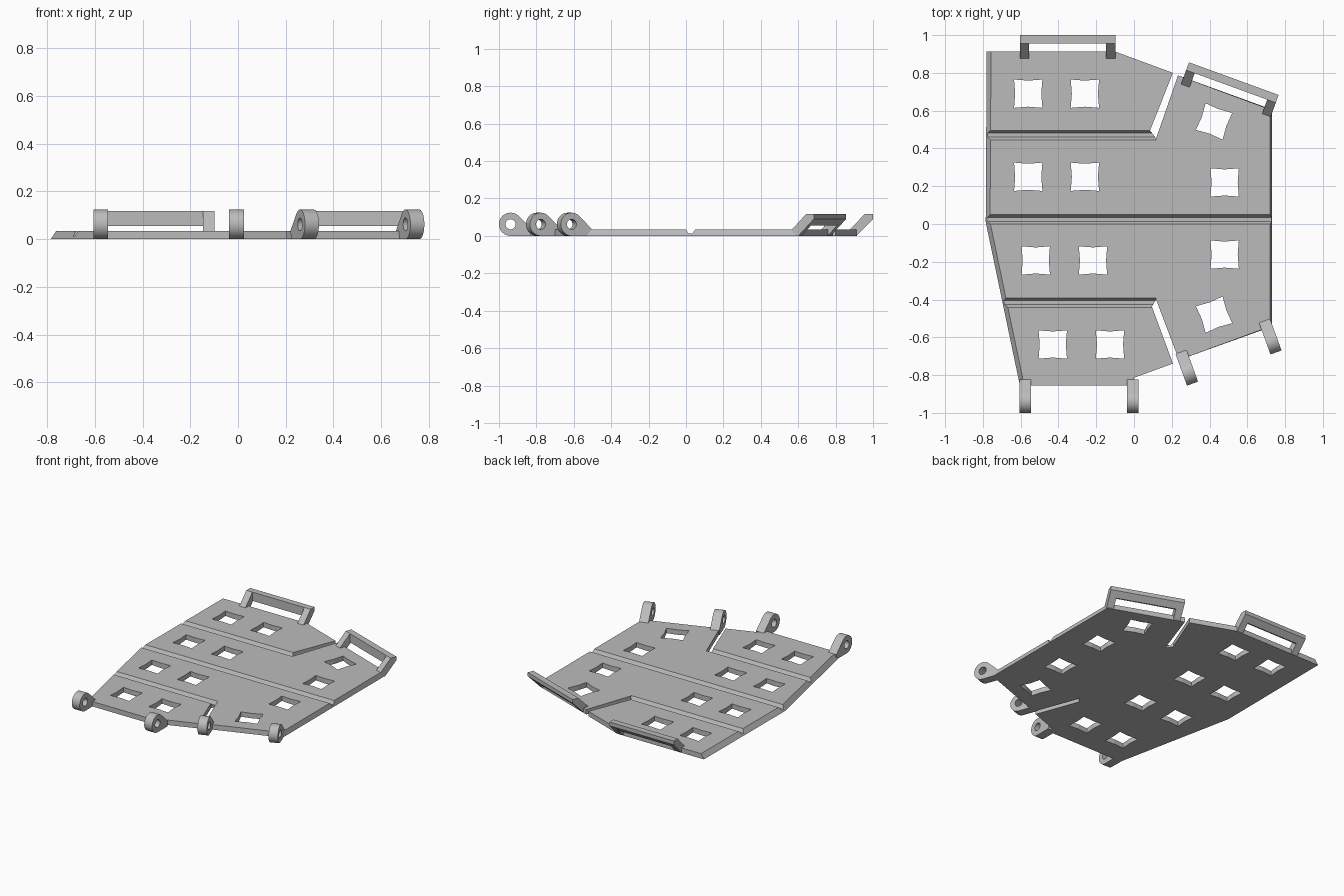
import bpy, bmesh
from math import radians, sin, cos, tau
from mathutils import Matrix, Vector

if "Cube" in bpy.data.objects:
    bpy.data.objects.remove(bpy.data.objects["Cube"])

gray = bpy.data.materials.new("plain gray")
gray.use_nodes = True
GRAY = (0.5, 0.5, 0.5, 1)
gray.diffuse_color = GRAY
gray.node_tree.nodes["Principled BSDF"].inputs["Base Color"].default_value = GRAY

T = 0.035   # plate thickness


def prism(name, pts, lo, hi, axis="z", matrix=None):
    """Extrude a closed profile along z (points are x, y) or x (points are y, z)."""
    bm = bmesh.new()
    place = (lambda p, h: (p[0], p[1], h)) if axis == "z" else (lambda p, h: (h, p[0], p[1]))
    bottom = [bm.verts.new(place(p, lo)) for p in pts]
    top = [bm.verts.new(place(p, hi)) for p in pts]
    bm.faces.new(bottom)
    bm.faces.new(top)
    for i in range(len(pts)):
        j = (i + 1) % len(pts)
        bm.faces.new((bottom[i], bottom[j], top[j], top[i]))
    bmesh.ops.recalc_face_normals(bm, faces=bm.faces)
    mesh = bpy.data.meshes.new(name)
    bm.to_mesh(mesh)
    bm.free()
    mesh.materials.append(gray)
    obj = bpy.data.objects.new(name, mesh)
    bpy.context.collection.objects.link(obj)
    if matrix:
        mesh.transform(matrix)
    return obj


def select(obj):
    bpy.ops.object.select_all(action="DESELECT")
    obj.select_set(True)
    bpy.context.view_layer.objects.active = obj


def cut(obj, cutter):
    mod = obj.modifiers.new("cut", "BOOLEAN")
    mod.operation, mod.solver, mod.object = "DIFFERENCE", "EXACT", cutter
    select(obj)
    bpy.ops.object.modifier_apply(modifier=mod.name)
    bpy.data.objects.remove(cutter)


def at(x, y, angle):
    return Matrix.Translation((x, y, 0)) @ Matrix.Rotation(radians(angle), 4, "Z")


# Base plate with two slanted slits and sloped side edges
outline = [(-.78, .913), (-.10, .913), (.206, .80), (.085, .495), (.117, .453),
           (.233, .787), (.731, .606), (.731, -.543), (.238, -.72), (.117, -.40),
           (.095, -.437), (.206, -.739), (0, -.814), (0, -.856), (-.604, -.856), (-.785, .01)]
plate = prism("base_plate", outline, 0, T)
for v in plate.data.vertices:
    if v.co.z > 0.01:
        if v.co.x < -.58:
            v.co.x += .023
        elif v.co.x > .7:
            v.co.x -= .01

# Folding grooves across the plate
for y, end in ((.471, .117), (.024, 1), (-.416, .117)):
    profile = [(y - .035, .05), (y - .01, .012), (y + .01, .012), (y + .035, .05)]
    cut(plate, prism("groove_cutter", profile, -1, end, "x"))

# Square openings with slightly bowed sides
holes = [(x, y, 0) for y, xs in ((.69, (-.56, -.26)), (.25, (-.56, -.26)),
                                 (-.193, (-.52, -.217)), (-.638, (-.43, -.127)),
                                 (.22, (.48,)), (-.162, (.48,))) for x in xs]
holes += [(.424, .543, -20), (.424, -.48, 20)]
square = []
for k in range(4):
    turn = Matrix.Rotation(k * tau / 4, 2)
    square += [turn @ Vector((.075, -.075)), turn @ Vector((.069, 0))]
for hole in holes:
    cut(plate, prism("hole_cutter", square, -.1, .1, "z", at(*hole)))

# Raised loop handles along the back edge, measured from the outer left corner
arm = [(-.123, T), (-.044, .117), (0, .117), (0, .09), (-.088, 0), (-.123, 0)]
bar = [(-.044, .117), (0, .117), (0, .09), (-.035, .055), (-.044, .055)]
W, A = .505, .048
for side, m in (("right", at(-.604, 1, 0)), ("left", at(.291, .856, -20))):
    prism(side + "_handle_bar", bar, A, W - A, "x", m)
    prism(side + "_handle_outer_arm", arm, 0, A, "x", m)
    prism(side + "_handle_inner_arm", arm, W - A, W, "x", m)

# Hinge eyes along the front edge, measured from the foremost point
R = .062
eye = [(R + R * cos(a), R + R * sin(a)) for a in (radians(45 + 9 * i) for i in range(26))]
eye += [(.17, 0), (.178, T)]
bore = [(R + .027 * cos(tau * i / 32), R + .027 * sin(tau * i / 32)) for i in range(32)]
for i, place in enumerate(((-.575, -1, 0), (-.006, -1, 0), (.31, -.845, 20), (.752, -.68, 20))):
    m = at(*place)
    ring = prism(f"hinge_eye_{i + 1}", eye, -.031, .031, "x", m)
    cut(ring, prism("bore_cutter", bore, -.1, .1, "x", m))
    select(ring)
    bpy.ops.object.shade_smooth_by_angle(angle=radians(30))
